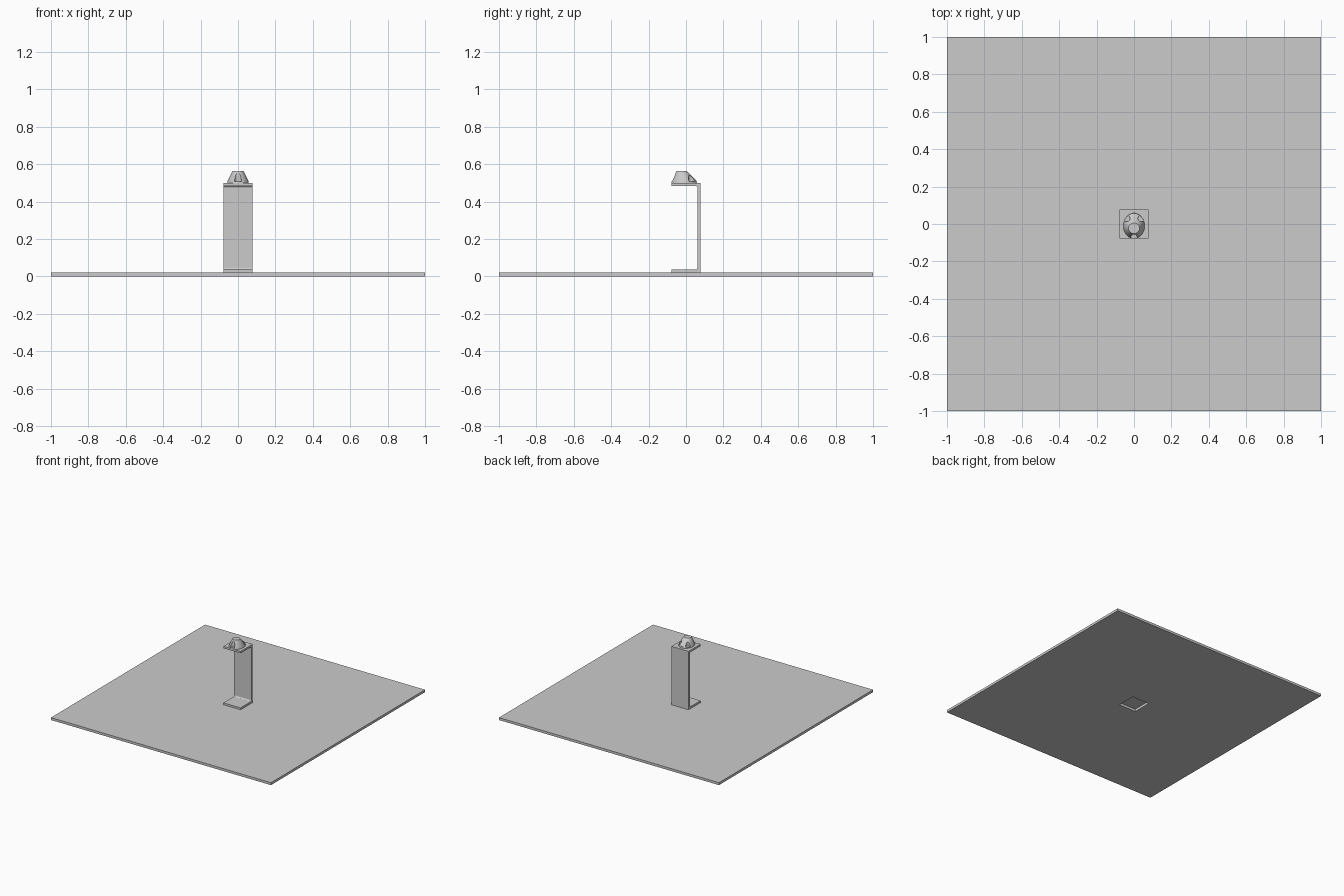
import bpy, bmesh, math
from mathutils import Matrix

old = bpy.data.objects.get("Cube")
if old:
    bpy.data.objects.remove(old)

grey = bpy.data.materials.new("plain grey")
grey.use_nodes = True
GREY = (0.6, 0.6, 0.6, 1)
grey.diffuse_color = GREY
grey.node_tree.nodes["Principled BSDF"].inputs["Base Color"].default_value = GREY


def finish(name, bm):
    bmesh.ops.recalc_face_normals(bm, faces=bm.faces)
    mesh = bpy.data.meshes.new(name)
    bm.to_mesh(mesh)
    bm.free()
    mesh.materials.append(grey)
    obj = bpy.data.objects.new(name, mesh)
    bpy.context.collection.objects.link(obj)
    return obj


def extrude(name, points, vec):
    bm = bmesh.new()
    face = bm.faces.new([bm.verts.new(p) for p in points])
    out = bmesh.ops.extrude_face_region(bm, geom=[face])
    moved = [g for g in out["geom"] if isinstance(g, bmesh.types.BMVert)]
    bmesh.ops.translate(bm, verts=moved, vec=vec)
    return finish(name, bm)


def square(size, z):
    return [(x * size, y * size, z) for x, y in ((-1, -1), (1, -1), (1, 1), (-1, 1))]


def cut(target, cutter):
    cutter.hide_render = True
    mod = target.modifiers.new("cut", "BOOLEAN")
    mod.operation = "DIFFERENCE"
    mod.object = cutter
    mod.solver = "EXACT"
    bpy.context.view_layer.objects.active = target
    bpy.ops.object.modifier_apply(modifier=mod.name)
    bpy.data.objects.remove(cutter)


H = 0.078      # half width of the bracket
T = 0.016      # sheet thickness
LOW, HIGH = 0.02, 0.5

# Base plate with a square opening under the bracket
plate = extrude("base_plate", square(1, 0), (0, 0, LOW))
cut(plate, extrude("plate_cutter", square(H, -0.1), (0, 0, 0.2)))

# C-shaped bracket with filleted inner corners
R = 0.012
inner = []
for cz, start in ((LOW + T + R, -90), (HIGH - T - R, 0)):
    for i in range(6):
        a = math.radians(start + i * 18)
        inner.append((H - T - R + R * math.cos(a), cz + R * math.sin(a)))
profile = [(-H, LOW), (H, LOW), (H, HIGH), (-H, HIGH), (-H, HIGH - T)]
profile += inner[::-1] + [(-H, LOW + T)]
extrude("bracket", [(-H, y, z) for y, z in profile], (2 * H, 0, 0))

# Tapered boss leaning to the front, lofted through elliptical rings
bm = bmesh.new()
SEG = 48
rings = []
for z, cy, rx, ry in ((HIGH, -0.01, 0.057, 0.068), (0.512, -0.01, 0.055, 0.066),
                      (0.563, -0.023, 0.03, 0.028)):
    rings.append([bm.verts.new((rx * math.cos(math.tau * i / SEG),
                                cy + ry * math.sin(math.tau * i / SEG), z))
                  for i in range(SEG)])
for a, b in zip(rings, rings[1:]):
    for i in range(SEG):
        j = (i + 1) % SEG
        bm.faces.new((a[i], a[j], b[j], b[i]))
bm.faces.new(rings[0])
bm.faces.new(rings[-1])
boss = finish("boss", bm)

# Three screw pockets around the boss
for x, y in ((0.04, 0.03), (-0.04, 0.03), (0, -0.073)):
    bm = bmesh.new()
    bmesh.ops.create_cone(bm, cap_ends=True, segments=24, radius1=0.018, radius2=0.018,
                          depth=0.1, matrix=Matrix.Translation((x, y, 0.557)))
    cut(boss, finish("pocket_cutter", bm))

bpy.ops.object.select_all(action="DESELECT")
boss.select_set(True)
bpy.context.view_layer.objects.active = boss
bpy.ops.object.shade_smooth_by_angle(angle=math.radians(30))
